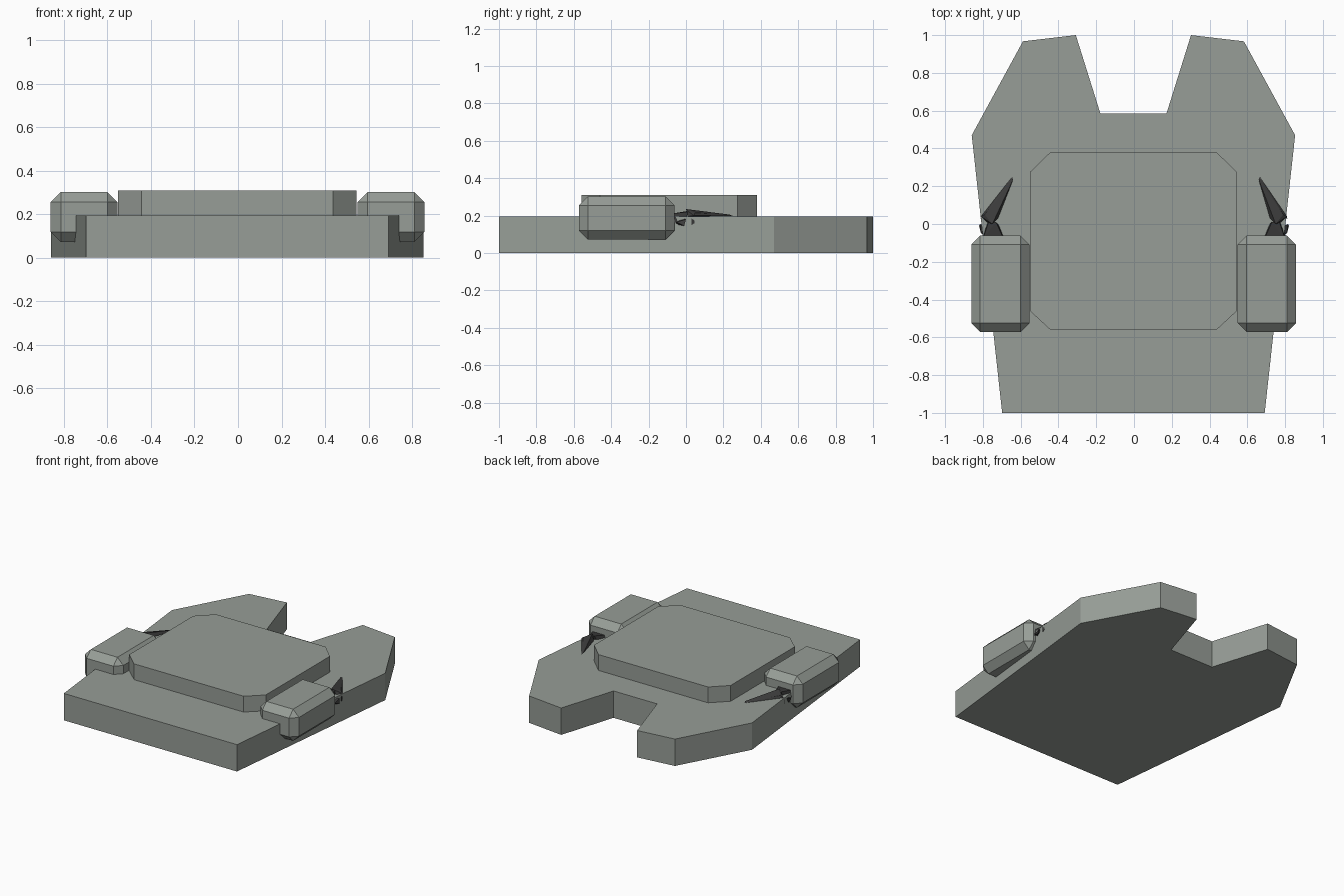
import bpy
import bmesh
from mathutils import Vector

cube = bpy.data.objects.get("Cube")
if cube:
    bpy.data.objects.remove(cube, do_unlink=True)

CENTRE = -0.003


def make_material(name, colour):
    mat = bpy.data.materials.new(name)
    mat.use_nodes = True
    mat.diffuse_color = colour
    mat.node_tree.nodes["Principled BSDF"].inputs["Base Color"].default_value = colour
    return mat


def add_object(name, bm, mat):
    bmesh.ops.recalc_face_normals(bm, faces=bm.faces)
    mesh = bpy.data.meshes.new(name)
    bm.to_mesh(mesh)
    bm.free()
    mesh.materials.append(mat)
    obj = bpy.data.objects.new(name, mesh)
    bpy.context.collection.objects.link(obj)
    return obj


def slab(name, half_outline, bottom, top, mat):
    """Extrude an outline, given for +x only, mirrored about the centre line."""
    outline = half_outline + [(-x, y) for x, y in reversed(half_outline)]
    bm = bmesh.new()
    face = bm.faces.new([bm.verts.new((x + CENTRE, y, bottom)) for x, y in outline])
    raised = bmesh.ops.extrude_face_region(bm, geom=[face])["geom"]
    verts = [v for v in raised if isinstance(v, bmesh.types.BMVert)]
    bmesh.ops.translate(bm, verts=verts, vec=(0, 0, top - bottom))
    return add_object(name, bm, mat)


def chamfered_box(name, centre, size, chamfer, mat):
    bm = bmesh.new()
    bmesh.ops.create_cube(bm, size=1)
    bmesh.ops.scale(bm, verts=bm.verts, vec=size)
    bmesh.ops.bevel(bm, geom=list(bm.edges), offset=chamfer, segments=1, affect='EDGES')
    bmesh.ops.translate(bm, verts=bm.verts, vec=centre)
    return add_object(name, bm, mat)


def shard(name, points, side, mat):
    """Faceted convex piece through a few corner points."""
    bm = bmesh.new()
    for x, y, z in points:
        bm.verts.new(Vector((x * side, y, z)))
    hull = bmesh.ops.convex_hull(bm, input=bm.verts)
    unused = {v for v in hull["geom_interior"] if isinstance(v, bmesh.types.BMVert)}
    bmesh.ops.delete(bm, geom=list(unused), context='VERTS')
    return add_object(name, bm, mat)


grey = make_material("grey_green", (0.31, 0.34, 0.31, 1))
dark = make_material("charcoal", (0.045, 0.045, 0.045, 1))

# Base with a notch at the back, and the raised deck
slab("base", [(0.695, -1), (0.856, 0.47), (0.585, 0.967), (0.305, 1), (0.175, 0.585)],
     0, 0.195, grey)
slab("deck", [(0.44, -0.56), (0.548, -0.46), (0.548, 0.275), (0.44, 0.38)],
     0.19, 0.31, grey)

# Side pods and the small claws behind them
for label, side, tip in (("left", 1, 0.665), ("right", -1, 0.645)):
    chamfered_box(label + "_pod", (side * 0.705 - 0.002, -0.317, 0.187),
                  (0.308, 0.51, 0.23), 0.047, grey)
    shard(label + "_wrist",
          [(0.68, -0.08, 0.17), (0.69, -0.08, 0.21), (0.80, -0.08, 0.21), (0.81, -0.08, 0.16),
           (0.72, 0.0, 0.20), (0.73, 0.01, 0.225), (0.77, 0.01, 0.22), (0.78, 0.0, 0.17)],
          side, dark)
    shard(label + "_blade",
          [(tip, 0.25, 0.198), (tip - 0.005, 0.235, 0.205), (0.72, 0.03, 0.20),
           (0.75, 0.0, 0.235), (0.78, 0.01, 0.195), (0.81, 0.04, 0.20), (0.79, 0.05, 0.215)],
          side, dark)
    shard(label + "_thumb",
          [(0.78, -0.06, 0.155), (0.81, -0.05, 0.165), (0.77, -0.02, 0.185),
           (0.82, -0.01, 0.145), (0.815, 0.0, 0.18)],
          side, dark)
    shard(label + "_spike",
          [(0.79, 0.03, 0.15), (0.812, 0.03, 0.15), (0.812, 0.03, 0.185), (0.803, 0.055, 0.165)],
          side, dark)
